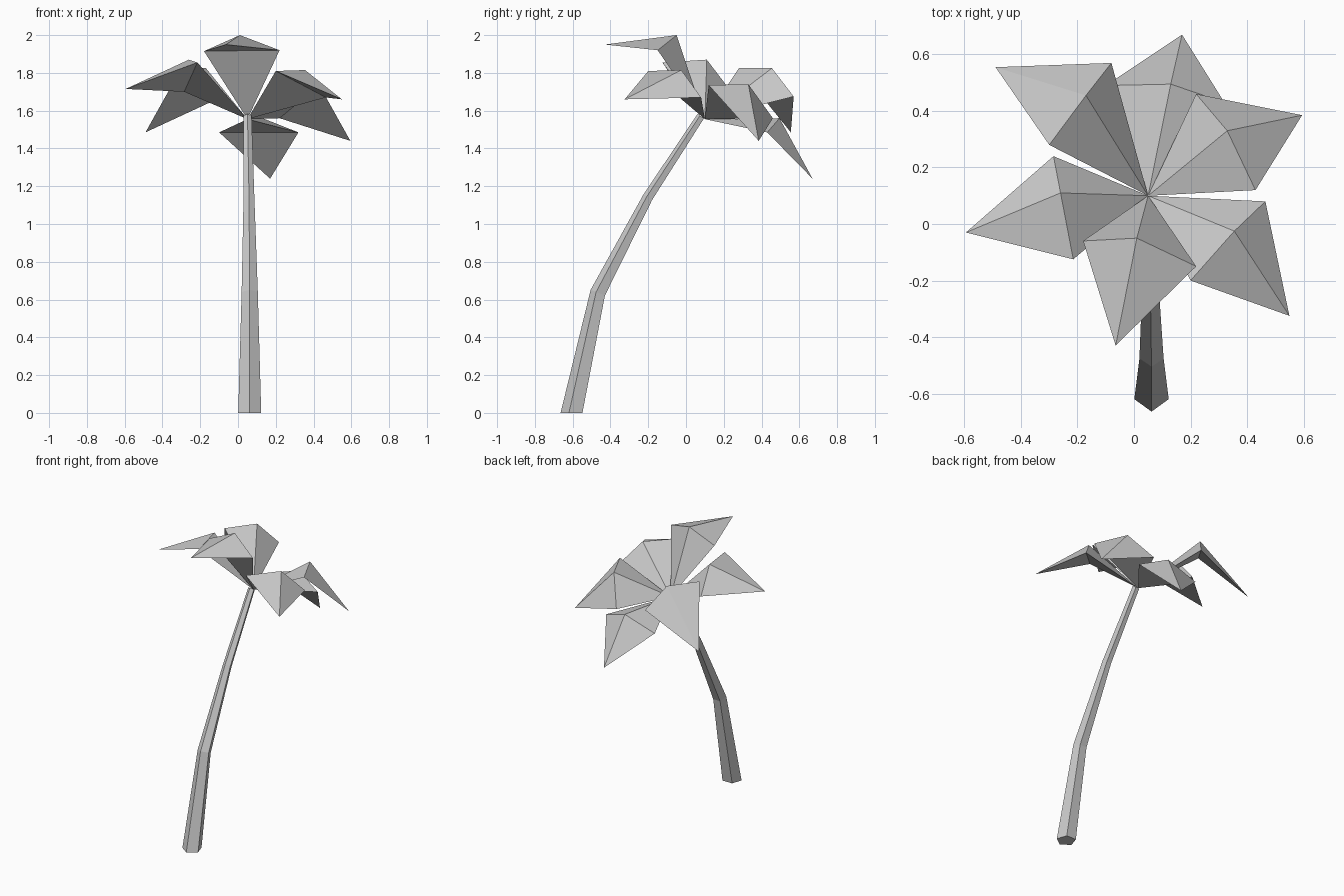
import bpy
from math import sin, cos, radians, pi
import bmesh

if "Cube" in bpy.data.objects:
    bpy.data.objects.remove(bpy.data.objects["Cube"])


def make_object(name, verts, faces):
    mesh = bpy.data.meshes.new(name)
    mesh.from_pydata(verts, [], faces)
    bm = bmesh.new()
    bm.from_mesh(mesh)
    bmesh.ops.recalc_face_normals(bm, faces=bm.faces)
    bm.to_mesh(mesh)
    bm.free()
    obj = bpy.data.objects.new(name, mesh)
    bpy.context.collection.objects.link(obj)
    return obj


# Leaning, tapering five-sided trunk: x, y, z, radius, tilt in degrees
SIDES = 5
rings = [
    (0.062, -0.60, 0.0, 0.064, 0),
    (0.062, -0.463, 0.635, 0.045, 22),
    (0.058, -0.20, 1.14, 0.030, 31),
    (0.050, 0.08, 1.57, 0.023, 34),
]
verts = []
for x, y, z, r, tilt in rings:
    t = radians(tilt)
    for i in range(SIDES):
        a = -pi / 2 + 2 * pi * i / SIDES
        u, v = r * cos(a), r * sin(a)
        verts.append((x + u, y + v * cos(t), z - v * sin(t)))
faces = [tuple(range(SIDES)), tuple(range(len(verts) - SIDES, len(verts)))]
for k in range(len(rings) - 1):
    for i in range(SIDES):
        j = (i + 1) % SIDES
        a, b = k * SIDES, (k + 1) * SIDES
        faces.append((a + i, a + j, b + j, b + i))
make_object("trunk", verts, faces)

# Fronds: closed folded leaves fanning out from the crown
# each is (one side, ridge, other side, tip)
CROWN = (0.05, 0.10, 1.555)
fronds = {
    "front": [(-0.18, -0.06, 1.915), (0.01, -0.05, 2.0), (0.22, -0.15, 1.92), (-0.065, -0.43, 1.95)],
    "left": [(-0.285, 0.24, 1.70), (-0.26, 0.11, 1.87), (-0.215, -0.125, 1.855), (-0.595, -0.03, 1.715)],
    "back_left": [(-0.30, 0.28, 1.825), (-0.17, 0.455, 1.825), (-0.08, 0.57, 1.675), (-0.49, 0.555, 1.485)],
    "back": [(-0.10, 0.49, 1.485), (0.13, 0.495, 1.56), (0.32, 0.43, 1.485), (0.17, 0.67, 1.24)],
    "back_right": [(0.43, 0.12, 1.735), (0.33, 0.33, 1.74), (0.22, 0.46, 1.56), (0.595, 0.385, 1.44)],
    "front_right": [(0.465, 0.08, 1.67), (0.355, -0.025, 1.815), (0.20, -0.20, 1.81), (0.55, -0.325, 1.66)],
}
for name, pts in fronds.items():
    make_object(
        "frond_" + name, [CROWN] + pts,
        [(0, 1, 2), (0, 2, 3), (4, 2, 1), (4, 3, 2), (0, 3, 1), (4, 1, 3)])
